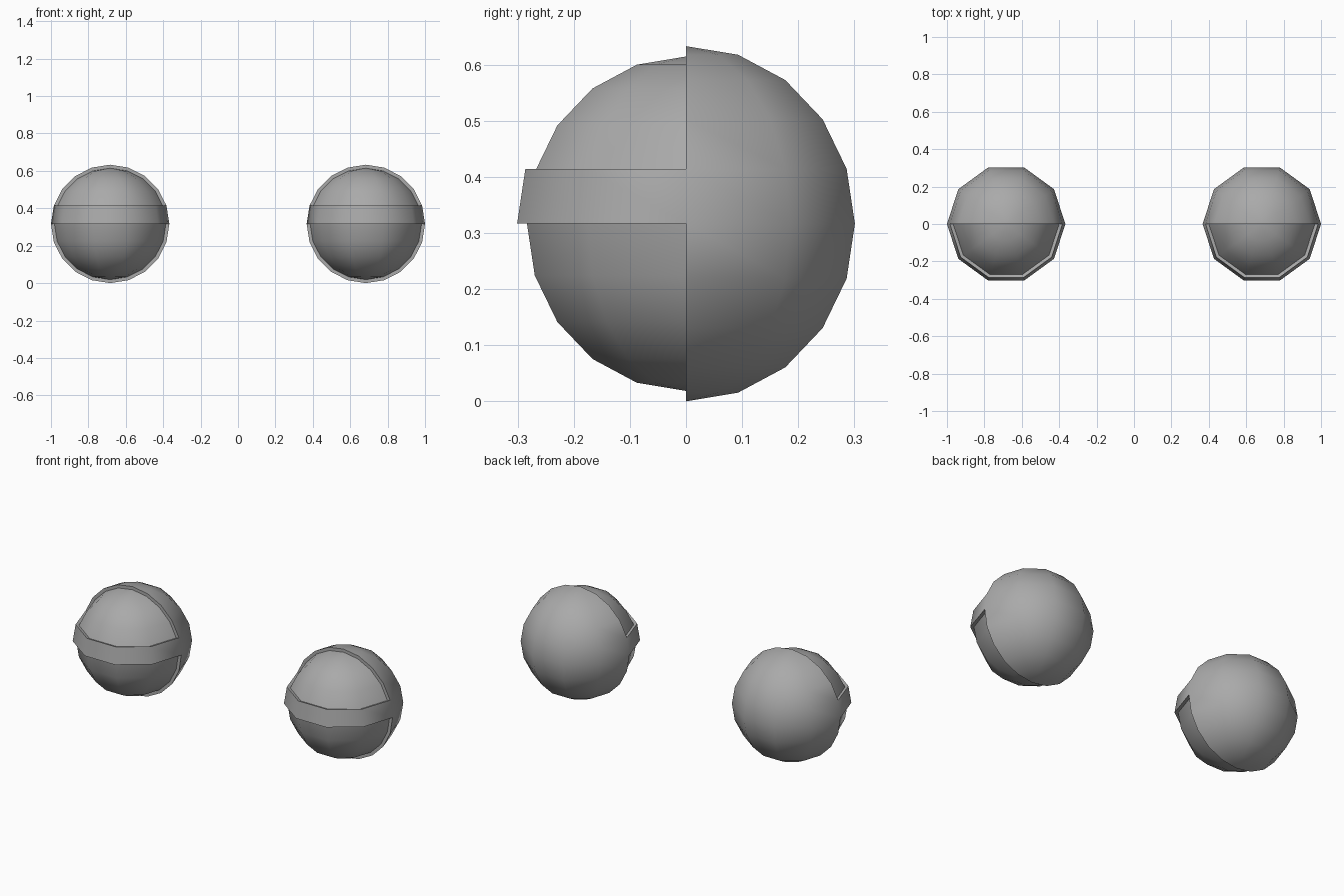
import bpy, bmesh, math
from mathutils import Matrix

if "Cube" in bpy.data.objects:
    bpy.data.objects.remove(bpy.data.objects["Cube"])

R = 0.3165        # outer shell radius
R_IN = 0.298      # radius of the recessed front panels
OFFSET = 1 - R    # distance of each ball from the centre

grey = bpy.data.materials.new("mid grey")
grey.diffuse_color = (0.4, 0.4, 0.4, 1)
grey.use_nodes = True
grey.node_tree.nodes["Principled BSDF"].inputs["Base Color"].default_value = grey.diffuse_color


def banded_ball(name, x):
    bm = bmesh.new()
    bmesh.ops.create_uvsphere(bm, u_segments=10, v_segments=10, radius=R,
                              matrix=Matrix.Rotation(math.pi / 2, 4, 'Z'))

    # Sink the front half, above and below the raised band
    band_top = R * math.sin(math.radians(18))
    front = [f for f in bm.faces if f.calc_center_median().y < 0]
    upper = [f for f in front if f.calc_center_median().z > band_top]
    lower = [f for f in front if f.calc_center_median().z < 0]
    for region in (upper, lower):
        new = bmesh.ops.extrude_face_region(bm, geom=region)["geom"]
        for v in new:
            if isinstance(v, bmesh.types.BMVert):
                v.co *= R_IN / R
        leftover = [f for f in region if f.is_valid and f not in new]
        bmesh.ops.delete(bm, geom=leftover, context='FACES')

    bmesh.ops.recalc_face_normals(bm, faces=bm.faces)
    mesh = bpy.data.meshes.new(name)
    bm.to_mesh(mesh)
    bm.free()
    mesh.materials.append(grey)
    obj = bpy.data.objects.new(name, mesh)
    bpy.context.collection.objects.link(obj)
    obj.location = (x, 0, R)

    # Smooth panels, crisp steps
    bpy.ops.object.select_all(action='DESELECT')
    obj.select_set(True)
    bpy.context.view_layer.objects.active = obj
    bpy.ops.object.shade_smooth_by_angle(angle=math.radians(50))


banded_ball("left_ball", -OFFSET)
banded_ball("right_ball", OFFSET)
